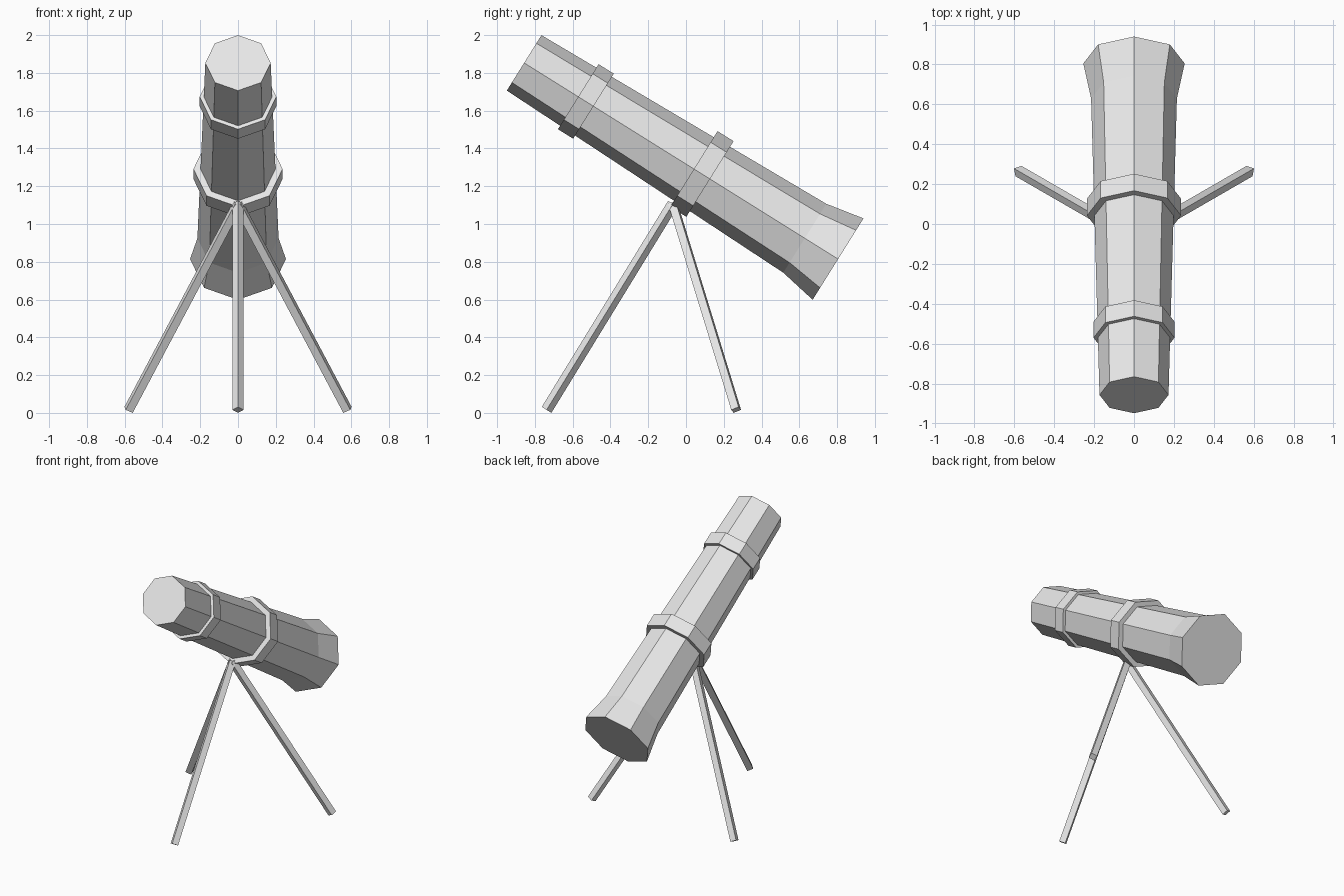
import bpy, bmesh
from math import sin, cos, tau, radians
from mathutils import Vector, Matrix

cube = bpy.data.objects.get("Cube")
if cube:
    bpy.data.objects.remove(cube, do_unlink=True)

grey = bpy.data.materials.new("light_grey")
grey.use_nodes = True
grey.diffuse_color = (0.8, 0.8, 0.8, 1)
grey.node_tree.nodes["Principled BSDF"].inputs["Base Color"].default_value = (0.8, 0.8, 0.8, 1)


def lathe(name, origin, direction, profile, sides):
    """Flat-sided solid along a direction; profile holds (distance, radius)."""
    axis = direction.normalized()
    side = axis.cross(Vector((0, 0, 1))).normalized()
    up = side.cross(axis)
    bm = bmesh.new()
    rings = []
    for dist, rad in profile:
        ring = []
        for i in range(sides):
            a = tau * i / sides
            ring.append(bm.verts.new(origin + axis * dist + (up * cos(a) + side * sin(a)) * rad))
        rings.append(ring)
    for low, high in zip(rings, rings[1:]):
        for i in range(sides):
            j = (i + 1) % sides
            bm.faces.new((low[i], low[j], high[j], high[i]))
    bm.faces.new(rings[0])
    bm.faces.new(rings[-1])
    bmesh.ops.recalc_face_normals(bm, faces=bm.faces)
    mesh = bpy.data.meshes.new(name)
    bm.to_mesh(mesh)
    bm.free()
    mesh.materials.append(grey)
    obj = bpy.data.objects.new(name, mesh)
    bpy.context.collection.objects.link(obj)
    return obj


# Tilted octagonal tube with a flared far end
tilt = radians(32)
aim = Vector((0, cos(tilt), -sin(tilt)))
eyepiece = Vector((0, -0.857, 1.853))
lathe("tube", eyepiece, aim, [(0, 0.173), (1.752, 0.215), (1.96, 0.254)], 8)

# Raised collars around the tube
lathe("front_collar", eyepiece, aim, [(0.338, 0.203), (0.433, 0.203)], 8)
lathe("middle_collar", eyepiece, aim, [(1.06, 0.236), (1.16, 0.236)], 8)

# Three splayed tripod legs meeting below the middle collar
pivot = Vector((0, -0.069, 1.107))
spread = Vector((0, -0.669, -1.091))
for name, turn in (("front_leg", 0), ("back_left_leg", 120), ("back_right_leg", 240)):
    leg = Matrix.Rotation(radians(turn), 3, 'Z') @ spread
    lathe(name, pivot, leg, [(0, 0.03), (leg.length, 0.03)], 4)
